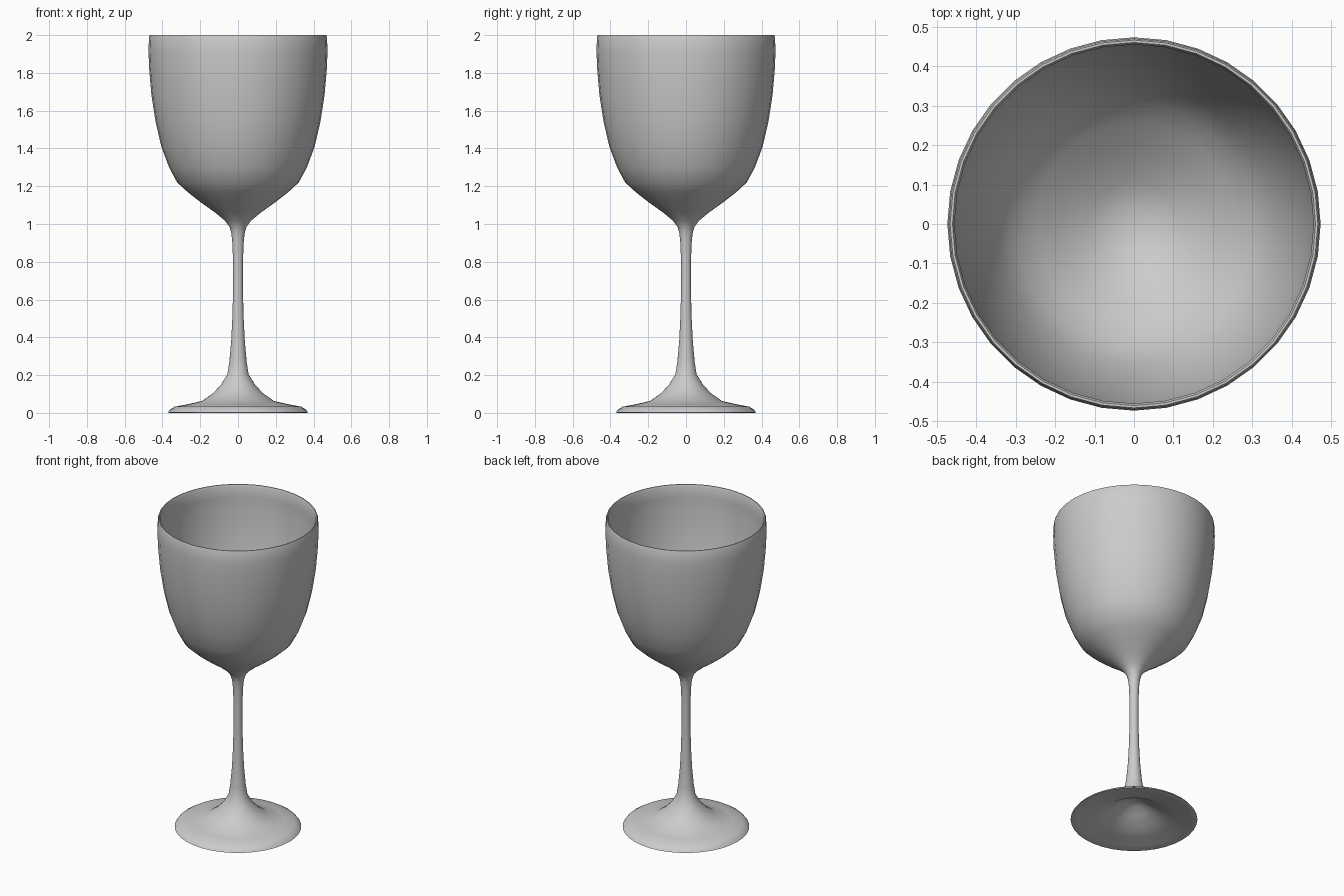
import bpy, bmesh, math

if "Cube" in bpy.data.objects:
    bpy.data.objects.remove(bpy.data.objects["Cube"])

SIDES = 36

# Closed half-profile (radius, height), from under the foot round to the inside of the bowl
underside = [(0, .13), (.05, .118), (.10, .088), (.18, .042), (.25, .022), (.33, .008), (.36, 0)]
foot = [(.372, .002), (.36, .017), (.335, .033), (.27, .045), (.19, .063),
        (.13, .106), (.09, .15), (.056, .205)]
stem = [(.046, .27), (.036, .38), (.030, .5), (.026, .65), (.026, .8),
        (.030, .9), (.035, .95), (.045, .985)]
bowl_outer = [(.07, 1.018), (.12, 1.06), (.20, 1.117), (.265, 1.168), (.322, 1.22),
              (.365, 1.3), (.406, 1.41), (.436, 1.54), (.458, 1.68), (.471, 1.83),
              (.474, 1.92), (.471, 1.99)]
rim = [(.467, 2.0), (.461, 2.0), (.456, 1.99)]
bowl_inner = [(.458, 1.92), (.455, 1.83), (.443, 1.68), (.421, 1.54), (.391, 1.41),
              (.350, 1.3), (.308, 1.23), (.255, 1.182), (.19, 1.13), (.11, 1.075), (0, 1.03)]


def lathe(name, profile):
    bm = bmesh.new()
    verts = [bm.verts.new((r, 0, z)) for r, z in profile]
    edges = [bm.edges.new(pair) for pair in zip(verts, verts[1:])]
    bmesh.ops.spin(bm, geom=verts + edges, cent=(0, 0, 0), axis=(0, 0, 1),
                   angle=math.tau, steps=SIDES)
    bmesh.ops.remove_doubles(bm, verts=bm.verts, dist=.0002)
    bmesh.ops.recalc_face_normals(bm, faces=bm.faces)
    mesh = bpy.data.meshes.new(name)
    bm.to_mesh(mesh)
    bm.free()
    obj = bpy.data.objects.new(name, mesh)
    bpy.context.collection.objects.link(obj)
    return obj


# Whole glass is one continuous turned surface
glass = lathe("wine_glass", underside + foot + stem + bowl_outer + rim + bowl_inner)
bpy.context.view_layer.objects.active = glass
glass.select_set(True)
bpy.ops.object.shade_smooth_by_angle(angle=math.radians(60))
